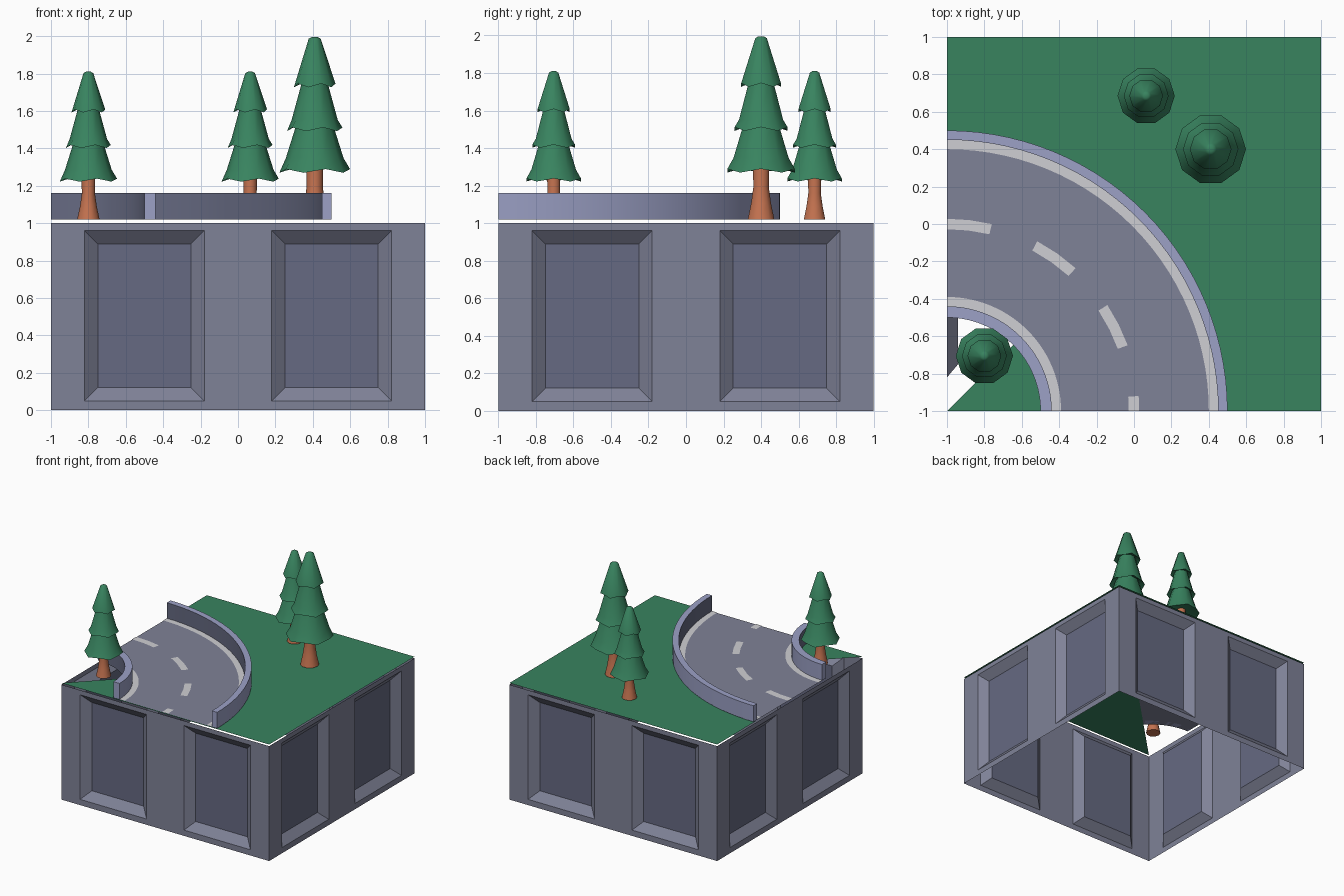
import bpy, bmesh, math
from mathutils import Matrix, Vector

if "Cube" in bpy.data.objects:
    bpy.data.objects.remove(bpy.data.objects["Cube"])


def material(name, hexcode):
    def lin(v):
        v /= 255
        return v / 12.92 if v < 0.04045 else ((v + 0.055) / 1.055) ** 2.4
    m = bpy.data.materials.new(name)
    m.diffuse_color = [lin(int(hexcode[i:i + 2], 16)) for i in (0, 2, 4)] + [1]
    m.use_nodes = True
    m.node_tree.nodes["Principled BSDF"].inputs["Base Color"].default_value = m.diffuse_color
    return m


GREY = material("road grey", "7f8297")
DARK = material("dark slate", "666a82")
LAVENDER = material("barrier lavender", "9ca1c6")
WHITE = material("line white", "cfcfd3")
GREEN = material("leaf green", "38835f")
BROWN = material("trunk brown", "c57350")


def finish(bm, name, mats, smooth=None, recalc=True):
    if recalc:
        bmesh.ops.recalc_face_normals(bm, faces=bm.faces)
    me = bpy.data.meshes.new(name)
    bm.to_mesh(me)
    bm.free()
    for m in mats:
        me.materials.append(m)
    ob = bpy.data.objects.new(name, me)
    bpy.context.collection.objects.link(ob)
    if smooth:
        bpy.ops.object.select_all(action='DESELECT')
        ob.select_set(True)
        bpy.context.view_layer.objects.active = ob
        bpy.ops.object.shade_smooth_by_angle(angle=math.radians(smooth))
    return ob


# Base: four walls, each with two sunken panels
def wall(bm, turn):
    xs, zs = (-1, -0.82, -0.18, 0.18, 0.82, 1), (0, 0.05, 0.96, 1)
    rows = [[bm.verts.new((x, -1, z)) for x in xs] for z in zs]
    new, panels = [], []
    for j in range(3):
        for i in range(5):
            f = bm.faces.new((rows[j][i], rows[j][i + 1], rows[j + 1][i + 1], rows[j + 1][i]))
            new.append(f)
            if j == 1 and i in (1, 3):
                panels.append(f)
    bm.normal_update()
    bmesh.ops.inset_individual(bm, faces=panels, thickness=0.1)
    for f in panels:
        f.material_index = 1
        for v in f.verts:
            v.co.y += 0.06
    verts = list({v for f in new for v in f.verts} | {v for r in rows for v in r})
    bmesh.ops.rotate(bm, verts=verts, cent=(0, 0, 0), matrix=Matrix.Rotation(turn, 3, 'Z'))


bm = bmesh.new()
for k in range(4):
    wall(bm, k * math.pi / 2)
finish(bm, "base_walls", [GREY, DARK], 30, recalc=False)

# Grass sheet, open on the left of the inside corner
bm = bmesh.new()
outline = [(-1, -1), (1, -1), (1, 1), (-1, 1), (-1, 0.47), (0, 0)]
bm.faces.new([bm.verts.new((x, y, 1.014)) for x, y in outline])
finish(bm, "grass", [GREEN], recalc=False)


# Curved pieces swept around the front left corner
def sector(name, r0, r1, a0, a1, z0, z1, mats, n=28):
    prof = [(r0, z0), (r1, z0)] if z0 == z1 else [(r0, z0), (r1, z0), (r1, z1), (r0, z1)]
    bm = bmesh.new()
    rings = []
    for i in range(n + 1):
        a = math.radians(a0 + (a1 - a0) * i / n)
        rings.append([bm.verts.new((r * math.cos(a) - 1, r * math.sin(a) - 1, z)) for r, z in prof])
    m = len(prof)
    for p, q in zip(rings, rings[1:]):
        for j in range(m if m > 2 else 1):
            f = bm.faces.new((p[j], p[(j + 1) % m], q[(j + 1) % m], q[j]))
            if j == 3 and len(mats) > 1:
                f.material_index = 1       # hollow side is darker
    if m > 2:
        bm.faces.new(rings[0])
        bm.faces.new(rings[-1])
    return finish(bm, name, mats, 30 if m > 2 else None, recalc=m > 2)


sector("road", 0.5, 1.5, 0, 90, 1.02, 1.02, [GREY])
sector("inner_barrier", 0.5, 0.56, 0, 90, 1.02, 1.16, [LAVENDER, DARK])
sector("outer_barrier", 1.45, 1.5, 0, 90, 1.02, 1.16, [LAVENDER, DARK])
sector("inner_line", 0.56, 0.61, 0, 90, 1.024, 1.024, [WHITE])
sector("outer_line", 1.4, 1.45, 0, 90, 1.024, 1.024, [WHITE])
for k, (a0, a1) in enumerate([(0, 4.5), (20, 33.5), (48, 62), (76.5, 90)]):
    sector(f"centre_dash_{k}", 0.972, 1.028, a0, a1, 1.024, 1.024, [WHITE], 2)


# Trees: lathed trunk and three-tier foliage with a wavy hem
def lathe(name, prof, hems, loc, s, mat, n=10, angle=50):
    bm = bmesh.new()
    rings = []
    for k, (r, z) in enumerate(prof):
        ring = []
        for i in range(n):
            a = 2 * math.pi * i / n
            wave = 0.008 * (-1) ** i if k in hems else 0
            p = Vector((r * math.cos(a), r * math.sin(a), z + wave))
            ring.append(bm.verts.new(p * s + Vector(loc)))
        rings.append(ring)
    for p, q in zip(rings, rings[1:]):
        for i in range(n):
            bm.faces.new((p[i], p[(i + 1) % n], q[(i + 1) % n], q[i]))
    bm.faces.new(rings[0])
    bm.faces.new(rings[-1])
    finish(bm, name, [mat], angle)


LEAVES = [(0.04, 0.24), (0.153, 0.21), (0.125, 0.265), (0.078, 0.415), (0.12, 0.39), (0.1, 0.43),
          (0.055, 0.595), (0.09, 0.58), (0.026, 0.782), (0.012, 0.79)]
TRUNK = [(0.06, 0), (0.045, 0.07), (0.035, 0.14), (0.037, 0.26)]
for name, x, y, s in [("corner_tree", -0.8, -0.705, 1), ("back_tree", 0.065, 0.685, 1),
                      ("tall_tree", 0.41, 0.4, 1.235)]:
    lathe(name + "_trunk", TRUNK, (), (x, y, 1.02), s, BROWN)
    lathe(name + "_foliage", LEAVES, (1, 4, 7), (x, y, 1.02), s, GREEN)
